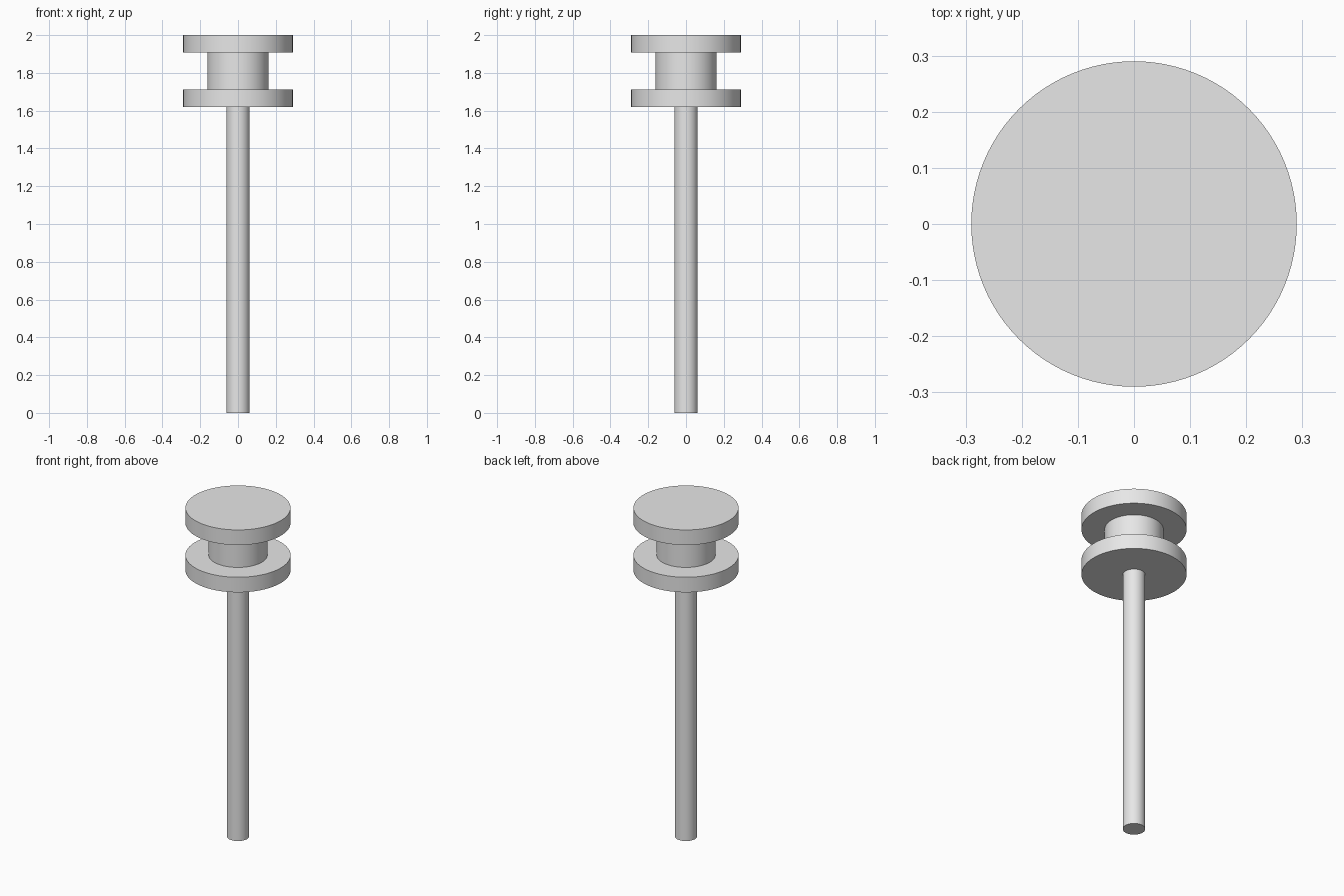
import bpy
import math

cube = bpy.data.objects.get("Cube")
if cube:
    bpy.data.objects.remove(cube, do_unlink=True)

# Single plain grey finish
grey = bpy.data.materials.new("light_grey")
grey.use_nodes = True
colour = (0.8, 0.8, 0.8, 1.0)
grey.diffuse_color = colour
grey.node_tree.nodes["Principled BSDF"].inputs["Base Color"].default_value = colour


def add_cylinder(name, radius, bottom, top, sides=96):
    """Upright cylinder on the central axis, smooth around its side."""
    bpy.ops.mesh.primitive_cylinder_add(
        vertices=sides, radius=radius, depth=top - bottom,
        location=(0, 0, (bottom + top) / 2))
    part = bpy.context.object
    part.name = name
    part.data.materials.append(grey)
    bpy.ops.object.shade_smooth_by_angle(angle=math.radians(30))
    return part


# Long pin, then the spool-shaped head: flange, core, flange
add_cylinder("shaft", 0.062, 0.0, 1.62)
add_cylinder("lower_flange", 0.29, 1.62, 1.712)
add_cylinder("spool_core", 0.162, 1.712, 1.908)
add_cylinder("upper_flange", 0.29, 1.908, 2.0)
